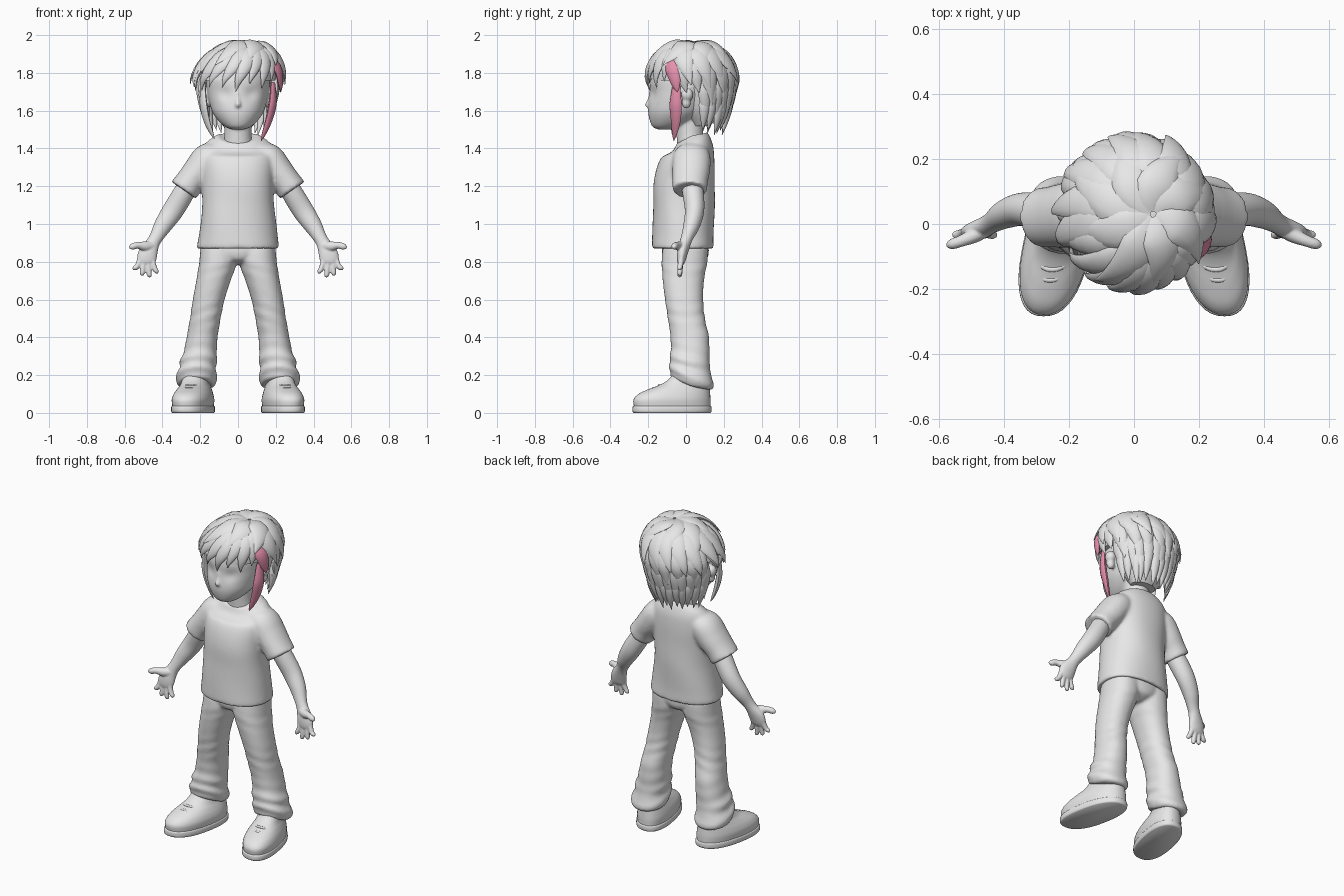
import bpy, bmesh, math, random
from math import sin, cos, pi, radians, exp
from mathutils import Vector

random.seed(4)
cube = bpy.data.objects.get("Cube")
if cube:
    bpy.data.objects.remove(cube, do_unlink=True)


def material(name, rgb):
    m = bpy.data.materials.new(name)
    m.use_nodes = True
    m.diffuse_color = (*rgb, 1)
    m.node_tree.nodes["Principled BSDF"].inputs["Base Color"].default_value = (*rgb, 1)
    return m


GREY = material("plain grey", (0.8, 0.8, 0.8))
PINK = material("pink hair", (0.82, 0.29, 0.43))
made = []


def finish(name, bm, mat=GREY, voxel=0, relax=0):
    """Make the object; with a voxel size its overlapping shells melt into one skin."""
    bmesh.ops.recalc_face_normals(bm, faces=bm.faces)
    me = bpy.data.meshes.new(name)
    bm.to_mesh(me)
    bm.free()
    me.materials.append(mat)
    ob = bpy.data.objects.new(name, me)
    bpy.context.collection.objects.link(ob)
    made.append(ob)
    if voxel:
        mod = ob.modifiers.new("fuse", 'REMESH')
        mod.mode = 'VOXEL'
        mod.voxel_size = voxel
        mod.use_smooth_shade = True
        mod = ob.modifiers.new("relax", 'SMOOTH')
        mod.factor = 0.5
        mod.iterations = relax


def catmull(rows, k):
    """Smoothly interpolate rows of numbers, k steps per span."""
    out = []
    for i in range(len(rows) - 1):
        a, b, c, d = (rows[min(max(j, 0), len(rows) - 1)] for j in range(i - 1, i + 3))
        for q in range(k):
            t = q / k
            out.append([0.5 * (2 * B + (C - A) * t + (2 * A - 5 * B + 4 * C - D) * t * t
                        + (3 * B - A - 3 * C + D) * t ** 3) for A, B, C, D in zip(a, b, c, d)])
    out.append(list(rows[-1]))
    return out


def bridge(bm, rings):
    loops = [[bm.verts.new(p) for p in ring] for ring in rings]
    n = len(loops[0])
    for a, b in zip(loops, loops[1:]):
        for j in range(n):
            bm.faces.new((a[j], a[(j + 1) % n], b[(j + 1) % n], b[j]))
    bm.faces.new(loops[0])
    bm.faces.new(loops[-1])


def power(v, e):
    return math.copysign(abs(v) ** e, v)


def sweep(bm, rows, side=1, flat=True, square=2.0, n=40, k=5, bump=None, tilt=None, toe_out=0):
    """Loft rows of (x, y, z, rx, ry); rings are level, or square to the path."""
    rows = catmull(rows, k)
    rings = []
    for i, (x, y, z, rx, ry) in enumerate(rows):
        u, v = Vector((1, 0, 0)), Vector((0, 1, 0))
        if not flat:
            a, b = rows[max(i - 1, 0)], rows[min(i + 1, len(rows) - 1)]
            t = (Vector(b[:3]) - Vector(a[:3])).normalized()
            u = t.cross(v).normalized()
            v = u.cross(t)
        ring = []
        for j in range(n):
            a = 2 * pi * j / n
            f = bump(a, z) if bump else 1
            du, dv = (power(g, 2 / square) * f for g in (cos(a), sin(a)))
            p = Vector((x, y, z)) + u * rx * du + v * ry * dv
            if tilt:
                p.z += tilt(z) * ry * min(dv, .4 * dv)
            p.x = (p.x - toe_out * p.y) * side
            ring.append(p)
        rings.append(ring)
    bridge(bm, rings)


def part(name, rows, **options):
    bm = bmesh.new()
    sweep(bm, rows, **options)
    finish(name, bm)


def ball(bm, centre, radii):
    for v in bmesh.ops.create_uvsphere(bm, u_segments=24, v_segments=16, radius=1)["verts"]:
        v.co = Vector(c + r * q for c, r, q in zip(centre, radii, v.co))


# Head with eye hollows, nose, ears and neck in one skin
def sockets(a, z):
    d = sum(exp(-((a - 1.5 * pi - s) / 0.24) ** 2) for s in (-0.42, 0.42))
    return 1 - 0.06 * d * exp(-((z - 1.685) / 0.035) ** 2)


bm = bmesh.new()
sweep(bm, [(0, -.115, 1.5, .03, .03), (0, -.1, 1.513, .065, .075), (0, -.075, 1.545, .102, .116),
           (0, -.05, 1.59, .134, .15), (0, -.03, 1.64, .151, .168), (0, -.01, 1.7, .163, .182),
           (0, 0, 1.78, .168, .185), (0, .01, 1.88, .14, .145), (0, .02, 1.94, .06, .07)],
      square=2.1, n=56, bump=sockets)
sweep(bm, [(0, -.185, 1.7, .006, .01), (0, -.19, 1.66, .01, .014), (0, -.196, 1.63, .017, .023),
           (0, -.19, 1.612, .01, .012)], n=16)
sweep(bm, [(0, .03, 1.38, .085, .075), (0, .02, 1.47, .072, .07), (0, .02, 1.6, .075, .08)])
for side in (1, -1):
    ball(bm, (side * .18, .006, 1.685), (.03, .033, .035))
    ball(bm, (side * .175, .002, 1.642), (.024, .024, .032))
finish("head", bm, voxel=.007, relax=5)


# Shirt: body and sleeves in one skin, with soft folds and a low front neckline
def shirt_folds(a, z):
    return 1 + 0.014 * sin(3 * a + 14 * z) * max(0, min(1, (1.35 - z) * 4))


bm = bmesh.new()
sweep(bm, [(0, -.015, .885, .18, .13), (0, -.015, .866, .207, .152), (0, -.015, .875, .217, .162),
           (0, -.015, .95, .207, .162), (0, -.012, 1.1, .19, .163), (0, -.01, 1.22, .191, .161),
           (0, .002, 1.32, .196, .149), (0, .02, 1.39, .19, .126), (0, .03, 1.43, .168, .103),
           (0, .033, 1.458, .13, .087), (0, .033, 1.472, .105, .078), (0, .032, 1.462, .09, .07)],
      square=2.25, n=56, bump=shirt_folds, tilt=lambda z: .5 * max(0, min(1, (z - 1.36) / .08)))
for side in (1, -1):
    sweep(bm, [(.1, .03, 1.385, .05, .08), (.155, .03, 1.35, .082, .1), (.205, .027, 1.285, .083, .1),
               (.25, .022, 1.23, .077, .094), (.287, .02, 1.178, .08, .092)], side, flat=False, square=2.1)
finish("shirt", bm, voxel=.009, relax=12)


# Trousers: seat and legs in one skin, gathered at the cuffs
def leg_folds(a, z):
    low = max(0, 1 - (z - .13) / .35)
    knee = exp(-((z - .52) / .07) ** 2)
    hip = exp(-((z - .76) / .05) ** 2)
    return 1 + .045 * low * sin(75 * z + 2 * sin(a)) + (.025 * knee + .015 * hip) * sin(90 * z + 3 * cos(a))


bm = bmesh.new()
sweep(bm, [(0, 0, .785, .03, .06), (0, -.003, .81, .11, .11), (0, -.003, .85, .18, .124), (0, -.003, .9, .19, .12)])
for side in (1, -1):
    sweep(bm, [(.219, .03, .138, .088, .097), (.22, .03, .15, .104, .112), (.219, .026, .2, .106, .115),
               (.213, .02, .24, .096, .105), (.209, .02, .275, .098, .107), (.2, .022, .32, .088, .102),
               (.19, .02, .4, .082, .102), (.173, .002, .5, .081, .098), (.155, -.01, .6, .084, .101),
               (.13, -.014, .7, .091, .109), (.105, -.008, .8, .1, .121), (.1, -.003, .88, .098, .119)],
          side, square=2.2, bump=leg_folds, tilt=lambda z: -.45 * max(0, 1 - (z - .13) / .25))
finish("trousers", bm, voxel=.009, relax=5)


def shoe_rows(spec):
    return [(.224, (front + back) / 2, z, rx, (back - front) / 2) for z, front, back, rx in spec]


for side, tag in ((1, "left_"), (-1, "right_")):
    # Arm, palm, fingers and thumb in one skin
    bm = bmesh.new()
    sweep(bm, [(.24, .025, 1.25, .05, .055), (.29, .038, 1.16, .056, .056), (.345, .045, 1.07, .056, .051),
               (.395, .03, .995, .048, .044), (.43, .008, .935, .037, .033), (.45, -.004, .9, .036, .03),
               (.475, -.018, .85, .05, .028), (.485, -.025, .81, .05, .023), (.487, -.028, .788, .04, .016)],
          side, flat=False)
    for x0, x1, tip in [(.525, .548, .755), (.501, .507, .726), (.475, .469, .717), (.45, .431, .737)]:
        sweep(bm, [(x0 - .005, -.024, .825, .013, .013), (x0, -.028, .795, .0145, .015),
                   ((x0 + x1) / 2, -.032, (.79 + tip) / 2, .014, .014), (x1, -.033, tip + .01, .0125, .0125),
                   (x1, -.033, tip, .005, .005)], side, flat=False, n=14, k=4)
    sweep(bm, [(.45, -.015, .885, .025, .022), (.49, -.035, .882, .026, .023), (.53, -.052, .887, .018, .018),
               (.56, -.062, .88, .017, .016), (.576, -.065, .874, .006, .006)], side, flat=False, n=16)
    finish(tag + "arm", bm, voxel=.0045, relax=3)
    # Shoe: sole, upper and laces, toes turned out
    part(tag + "shoe_sole", shoe_rows([(0, -.276, .128, .1), (.008, -.283, .135, .105), (.03, -.283, .135, .105),
                                       (.036, -.279, .131, .101)]), side=side, square=2.4, k=3, toe_out=.19)
    part(tag + "shoe_upper", shoe_rows([(.034, -.276, .13, .1), (.07, -.278, .13, .103), (.1, -.252, .128, .096),
                                        (.125, -.2, .126, .085), (.15, -.135, .124, .074), (.18, -.09, .12, .069),
                                        (.22, -.06, .11, .06)]), side=side, square=2.3, toe_out=.19)
    for lace, (y, z) in enumerate([(-.172, .132), (-.14, .147)]):
        part(f"{tag}shoe_lace_{lace + 1}", [(.224 + dx, y + 9 * dx * dx, z - 4 * dx * dx, .006, .008)
                                            for dx in (-.045, -.02, 0, .02, .045)],
             side=side, flat=False, n=10, k=3, toe_out=.19)


# Hair: a scalp shape covered in layers of pointed, curved locks
def scalp(az, s):
    """Point on the hair shell; s runs 0 at the crown, 1 at the widest, 2 at the nape."""
    if s < 1:
        r, z = .205 * sin(s * pi / 2), 1.76 + .185 * cos(s * pi / 2)
    else:
        r, z = .205 - .065 * (s - 1), 1.76 - .3 * (s - 1)
    front = 1.07 if cos(az) > 0 else 1.02
    return Vector((r * .97 * sin(az) + .06 * max(0, 1 - s), .03 - r * front * cos(az), z))


def outward(p):
    return (p - Vector((0, .03, min(p.z, 1.74)))).normalized()


def lock(bm, pts, width, thick, taper):
    """Pointed lock of lens-shaped cross-section along the points."""
    last = len(pts) - 1
    rings = []
    for i, p in enumerate(pts):
        t = (pts[min(i + 1, last)] - pts[max(i - 1, 0)]).normalized()
        across = t.cross(outward(p)).normalized()
        up = across.cross(t)
        f = max(.03, min(1, .5 + 1.4 * i / last) * (1 - (i / last) ** taper))
        rings.append([p + across * cos(a) * width * f + up * power(sin(a), 1.3) * thick * f
                      for a in (2 * pi * j / 12 for j in range(12))])
    bridge(bm, rings)


def shell_lock(bm, az0, s0, az1, s1, width, thick=.028, lift=.03):
    pts = []
    for i in range(13):
        t = i / 12
        p = scalp(radians(az0 + (az1 - az0) * t), s0 + (s1 - s0) * t)
        pts.append(p + outward(p) * (.002 + lift * t * t + .014 * sin(pi * t)))
    lock(bm, pts, width, thick, 1.9)


def free_lock(name, pts, width, thick, mat=GREY):
    bm = bmesh.new()
    lock(bm, [Vector(p) for p in catmull(pts, 5)], width, thick, 3.5)
    finish(name, bm, mat)


bm = bmesh.new()
bridge(bm, [[scalp(2 * pi * j / 32, max(.02, s / 10)) for j in range(32)] for s in range(11)])
finish("hair_cap", bm)
part("hair_nape", [(0, .08, 1.52, .08, .05), (0, .085, 1.6, .135, .1), (0, .085, 1.7, .165, .125),
                   (0, .08, 1.78, .18, .145)])

# Each layer: name, count, hairless half-angle at the face, start, end, width, lift, sweep angle
layers = [("hair_bottom_layer", 13, 112, 1.2, 1.93, .04, .015, 0),
          ("hair_lower_layer", 13, 108, .9, 1.7, .05, .028, 3),
          ("hair_middle_layer", 12, 76, .5, 1.4, .062, .04, 6),
          ("hair_upper_layer", 10, 82, .2, 1.08, .078, .052, 10)]
for name, count, gap, s0, s1, width, lift, turn in layers:
    bm = bmesh.new()
    for i in range(count):
        az = gap + (360 - 2 * gap) * i / (count - 1) + random.uniform(-3, 3)
        end = min(s1, 1.16) if abs(az - 180) > 78 else s1
        shell_lock(bm, az - turn, s0, az + turn, end + random.uniform(-.06, .06), width,
                   lift=lift * random.uniform(.75, 1.1))
    finish(name, bm)

# Fringe parted above the left brow: start angle, end angle, length, lift
bm = bmesh.new()
for az0, az1, s1, lift in [(-50, -86, 1.18, .035), (-25, -66, 1.22, .025), (-8, -45, 1.12, .025), (8, -24, 1.12, .016),
                           (18, -4, 1.2, .012), (30, 17, 1.06, .014), (40, 37, 1.14, .018), (52, 53, 1.02, .02)]:
    shell_lock(bm, az0, .2, az1, s1, .058, lift=lift)
finish("hair_fringe", bm)

# Crown whorl of large, lifted tufts
bm = bmesh.new()
for i in range(8):
    shell_lock(bm, i * 45 + 40, .03, i * 45 + 8, .68 + .1 * (i % 3), .078, lift=.035 + .012 * (i % 2))
finish("hair_crown", bm)

# Hanging side locks
free_lock("right_side_lock", [(-.185, -.06, 1.76), (-.183, -.07, 1.64), (-.163, -.065, 1.54), (-.125, -.065, 1.45)], .034, .018)
free_lock("left_side_lock", [(.185, -.05, 1.75), (.183, -.055, 1.64), (.16, -.055, 1.54), (.122, -.065, 1.44)], .037, .02, PINK)
free_lock("left_temple_lock", [(.165, -.085, 1.885), (.214, -.068, 1.81), (.228, -.045, 1.7)], .044, .02, PINK)

bpy.ops.object.select_all(action='DESELECT')
for ob in made:
    ob.select_set(True)
bpy.context.view_layer.objects.active = made[0]
bpy.ops.object.shade_smooth_by_angle(angle=radians(50))
